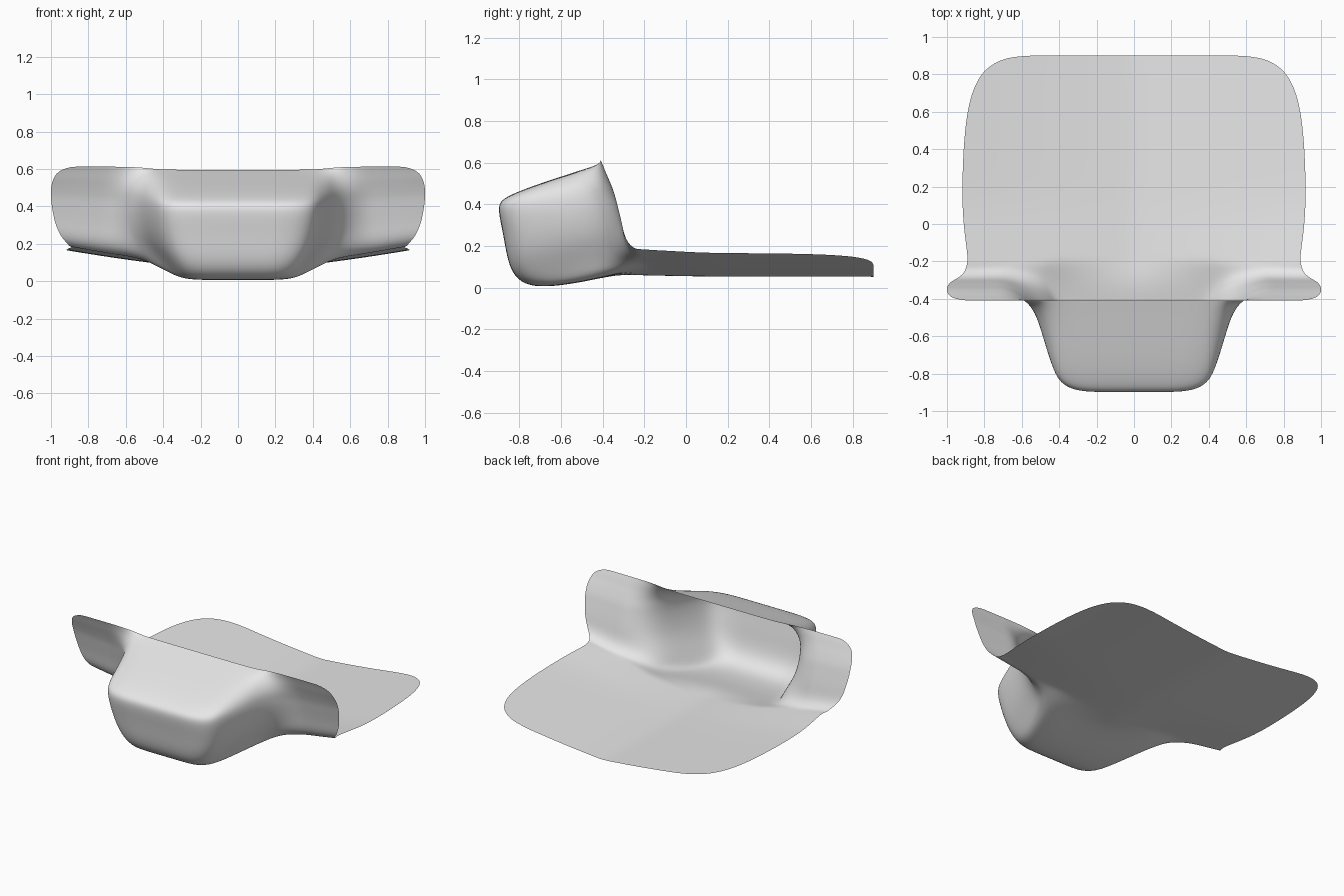
import bpy, bmesh

cube = bpy.data.objects.get("Cube")
if cube:
    bpy.data.objects.remove(cube, do_unlink=True)

mat = bpy.data.materials.new("light grey")
mat.use_nodes = True
grey = (0.8, 0.8, 0.8, 1)
mat.diffuse_color = grey
mat.node_tree.nodes["Principled BSDF"].inputs["Base Color"].default_value = grey

# Columns: half-span position and how far the wall bulges into the pouch
COLUMNS = [(0, 1), (.12, 1), (.24, 1), (.32, .98), (.38, .93), (.42, .84),
           (.455, .66), (.485, .48), (.515, .3), (.55, .17), (.6, .07),
           (.68, 0), (.76, 0), (.84, 0), (.92, 0), (1, 0)]

# Floor rows: y and half width, from the rounded back edge forwards
FLOOR = [(.9, .57), (.89, .68), (.855, .76), (.8, .82), (.7, .87), (.55, .9),
         (.35, .915), (.1, .92), (-.06, .905), (-.16, .89), (-.21, .89)]

# Upright rows: wall y z, half width, pouch y z, pouch width factor
WALL = [(-.24, .185, .9, -.33, .065, .95), (-.262, .197, .91, -.5, .025, .85),
        (-.28, .215, .93, -.68, 0, .75), (-.293, .24, .95, -.78, .015, .74),
        (-.302, .27, .965, -.835, .07, .8), (-.31, .31, .98, -.86, .15, .9),
        (-.322, .36, .99, -.876, .25, .97), (-.335, .41, .998, -.898, .35, 1),
        (-.345, .45, 1, -.9, .405, 1), (-.36, .49, 1, -.865, .435, .99),
        (-.372, .52, .995, -.78, .472, .98), (-.385, .55, .985, -.65, .517, .97),
        (-.398, .585, .965, -.5, .565, .97), (-.41, .612, .9, -.41, .595, 1)]


def floor_height(x):
    return .05 + .08 * x + .05 * x * x


def floor_row(y, width):
    rise = .018 * max(0, (.1 - y) / .31)
    return [(c * width, y, floor_height(c * width) + rise * (c + .3)) for c, b in COLUMNS]


def wall_row(t, wy, wz, width, py, pz, factor):
    row = []
    for c, b in COLUMNS:
        x = c * (1 - (1 - factor) * b ** .5)
        if c > .68:
            x = .68 + (c - .68) / .32 * (width - .68)
        z = wz + (floor_height(x) - floor_height(.9)) * (1 - t)
        row.append((x, wy + (py - wy) * b, z + (pz - z) * b))
    return row


rows = [floor_row(*r) for r in FLOOR]
rows += [wall_row(i / (len(WALL) - 1), *r) for i, r in enumerate(WALL)]

# One sheet: floor, upright wall and hollow pouch
bm = bmesh.new()
grid = []
for row in rows:
    full = [(-x, y, z) for x, y, z in row[:0:-1]] + row
    grid.append([bm.verts.new(p) for p in full])
for a, b in zip(grid, grid[1:]):
    for i in range(len(a) - 1):
        bm.faces.new((a[i], b[i], b[i + 1], a[i + 1]))
# The floor faces up
bm.normal_update()
bm.faces.ensure_lookup_table()
if bm.faces[len(COLUMNS) * 8].normal.z < 0:
    bmesh.ops.reverse_faces(bm, faces=bm.faces[:])

mesh = bpy.data.meshes.new("floor_wall_and_pouch")
bm.to_mesh(mesh)
bm.free()
mesh.materials.append(mat)
mesh.shade_smooth()
sheet = bpy.data.objects.new("floor_wall_and_pouch", mesh)
bpy.context.collection.objects.link(sheet)

smooth = sheet.modifiers.new("smooth surface", "SUBSURF")
smooth.levels = smooth.render_levels = 2
